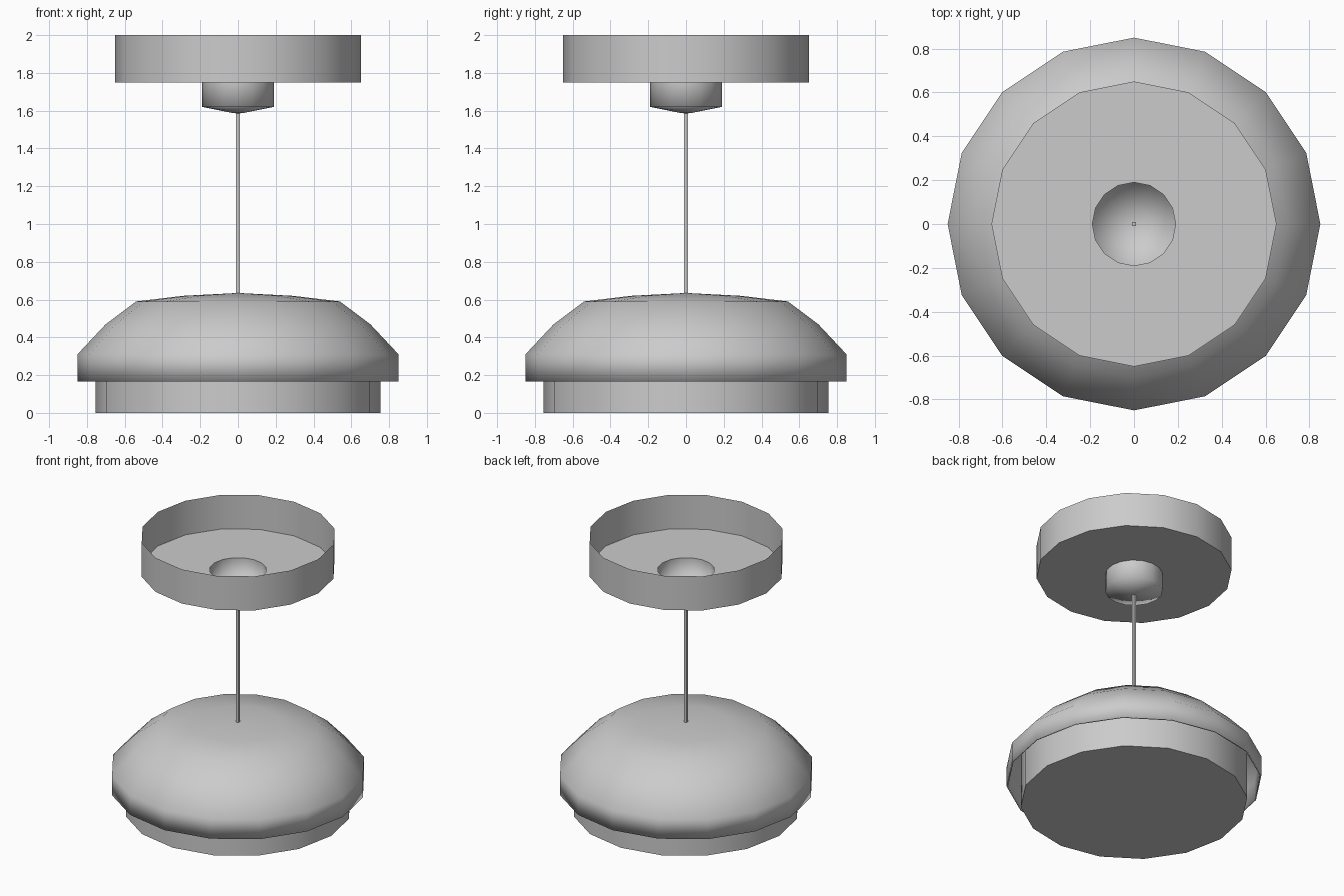
import bpy
import bmesh
import math

if "Cube" in bpy.data.objects:
    bpy.data.objects.remove(bpy.data.objects["Cube"], do_unlink=True)

grey = bpy.data.materials.new("plain grey")
grey.use_nodes = True
grey.diffuse_color = (0.6, 0.6, 0.6, 1)
grey.node_tree.nodes["Principled BSDF"].inputs["Base Color"].default_value = (0.6, 0.6, 0.6, 1)


def lathe(name, profile, sides=16, turn=0.0, sharp_angle=50):
    """Revolve an (r, z) profile about the z axis; r = 0 makes a pole."""
    bm = bmesh.new()
    rings = []
    for r, z in profile:
        if r == 0:
            rings.append([bm.verts.new((0, 0, z))] * sides)
        else:
            angles = [turn + 2 * math.pi * i / sides for i in range(sides)]
            rings.append([bm.verts.new((r * math.cos(a), r * math.sin(a), z)) for a in angles])
    for low, high in zip(rings, rings[1:]):
        for i in range(sides):
            j = (i + 1) % sides
            corners = list(dict.fromkeys((low[i], low[j], high[j], high[i])))
            bm.faces.new(corners)
    mesh = bpy.data.meshes.new(name)
    bm.to_mesh(mesh)
    bm.free()
    mesh.materials.append(grey)
    obj = bpy.data.objects.new(name, mesh)
    bpy.context.collection.objects.link(obj)
    bpy.ops.object.select_all(action="DESELECT")
    obj.select_set(True)
    bpy.context.view_layer.objects.active = obj
    if sharp_angle is None:
        bpy.ops.object.shade_smooth()
    else:
        bpy.ops.object.shade_smooth_by_angle(angle=math.radians(sharp_angle))
    return obj


# Open-topped ceiling canopy with a hole in its floor
lathe("ceiling_canopy", [(0.19, 1.75), (0.65, 1.75), (0.65, 2.0)])

# Rounded cup hanging through the canopy floor
lathe("cable_cup", [(0, 1.585), (0.03, 1.588), (0.19, 1.62), (0.19, 1.75)], sharp_angle=None)

# Square cable
lathe("cable", [(0, 0.62), (0.0141, 0.62), (0.0141, 1.60), (0, 1.60)],
      sides=4, turn=math.pi / 4)

# Domed shade, thin and open underneath
lathe("lamp_shade", [(0.76, 0.40), (0.84, 0.30), (0.84, 0.165), (0.85, 0.165), (0.85, 0.31),
                     (0.70, 0.47), (0.54, 0.59), (0.29, 0.62), (0, 0.635)], sharp_angle=None)

# Diffuser drum with a closed base, rising into the shade
lathe("diffuser_drum", [(0, 0), (0.755, 0), (0.755, 0.40)])
